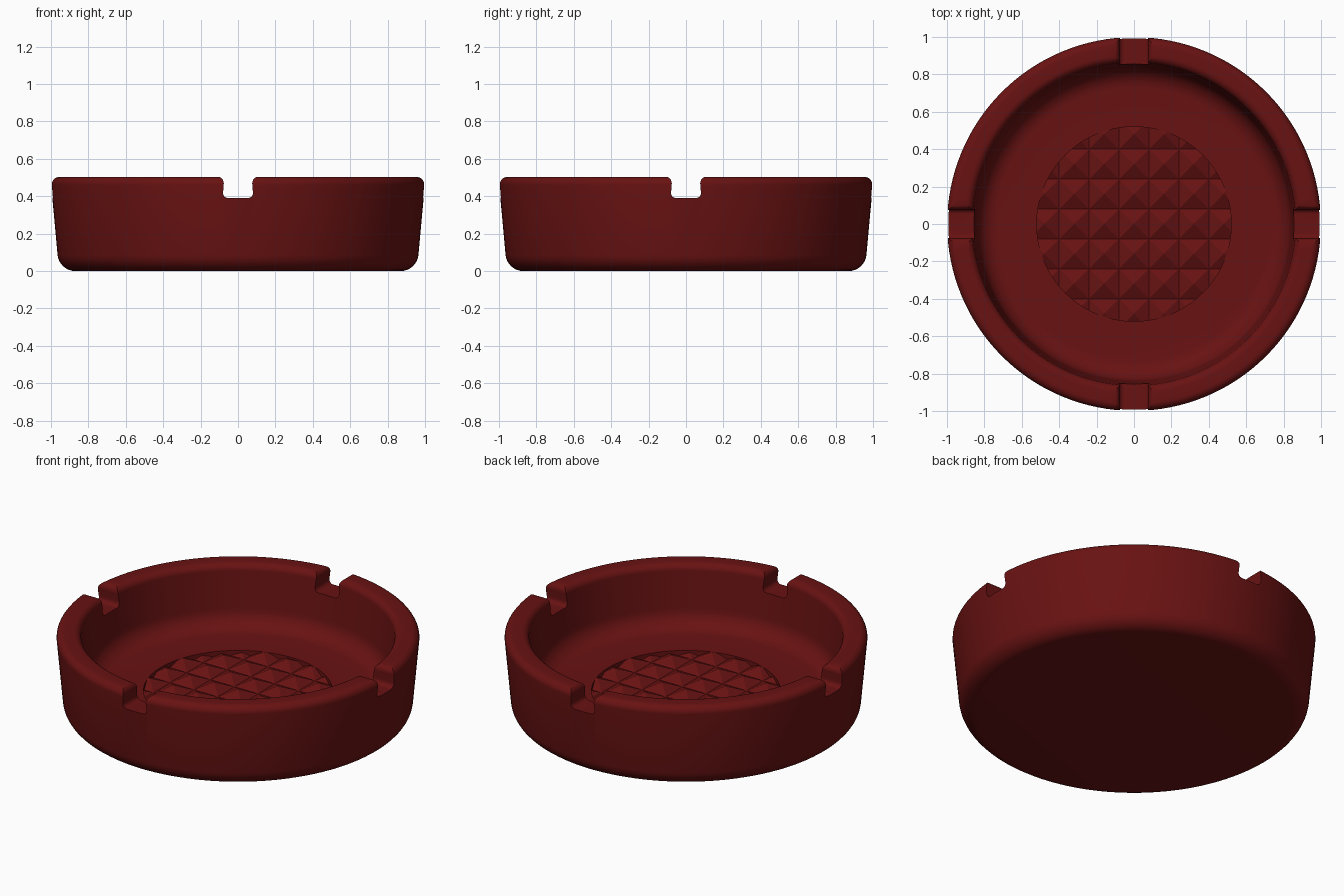
import bpy, bmesh, math
from mathutils import Vector

if "Cube" in bpy.data.objects:
    bpy.data.objects.remove(bpy.data.objects["Cube"])

SEG = 128
red = bpy.data.materials.new("dark_red")
red.diffuse_color = (0.14, 0.006, 0.006, 1)
red.use_nodes = True
red.node_tree.nodes["Principled BSDF"].inputs["Base Color"].default_value = red.diffuse_color


def arc(cx, cz, r, a0, a1, n=8):
    return [(cx + r * math.cos(math.radians(a0 + (a1 - a0) * i / n)),
             cz + r * math.sin(math.radians(a0 + (a1 - a0) * i / n))) for i in range(n + 1)]


def finish(name, bm):
    bmesh.ops.remove_doubles(bm, verts=bm.verts, dist=1e-5)
    bmesh.ops.recalc_face_normals(bm, faces=bm.faces)
    me = bpy.data.meshes.new(name)
    bm.to_mesh(me)
    bm.free()
    me.materials.append(red)
    ob = bpy.data.objects.new(name, me)
    bpy.context.collection.objects.link(ob)
    return ob


# Bowl: lathed section from the underside, over the rim, to the recessed centre
FLOOR, R_PAT = 0.14, 0.52
profile = [(0, 0)]
profile += arc(0.87, 0.095, 0.095, -90, -6)
profile += arc(0.957, 0.462, 0.042, -4, 90)
profile += arc(0.905, 0.462, 0.042, 90, 180)
profile += arc(0.73, 0.25, 0.11, 0, -90)
profile += [(R_PAT, FLOOR), (R_PAT, 0.09), (0, 0.09)]
bm = bmesh.new()
vs = [bm.verts.new((r, 0, z)) for r, z in profile]
es = [bm.edges.new(p) for p in zip(vs, vs[1:])]
bmesh.ops.spin(bm, geom=vs + es, cent=(0, 0, 0), axis=(0, 0, 1),
               angle=2 * math.pi, steps=SEG, use_merge=True)
bowl = finish("ashtray_bowl", bm)

# Notch cutters: rounded channel, flared at the top, run across both axes
half = [(0.113, 0.7)] + arc(0.113, 0.469, 0.037, 90, 180, 6) + arc(0.053, 0.417, 0.027, 0, -90, 6)
section = half + [(-x, z) for x, z in reversed(half)]
for k in range(2):
    bm = bmesh.new()
    f = bm.faces.new([bm.verts.new((x, -1.3, z)) for x, z in section])
    ext = bmesh.ops.extrude_face_region(bm, geom=[f])["geom"]
    bmesh.ops.translate(bm, vec=(0, 2.6, 0), verts=[v for v in ext if isinstance(v, bmesh.types.BMVert)])
    cutter = finish("notch_cutter", bm)
    cutter.rotation_euler.z = k * math.pi / 2
    cutter.hide_render = True
    bpy.context.view_layer.update()
    mod = bowl.modifiers.new("notch", 'BOOLEAN')
    mod.operation, mod.solver, mod.object = 'DIFFERENCE', 'EXACT', cutter
    bpy.context.view_layer.objects.active = bowl
    bpy.ops.object.modifier_apply(modifier=mod.name)
    bpy.data.objects.remove(cutter)

bpy.ops.object.select_all(action='DESELECT')
bowl.select_set(True)
bpy.ops.object.shade_smooth_by_angle(angle=math.radians(35))

# Pyramid-textured floor, trimmed to a circle
P, LOW, HIGH = 0.16, 0.11, 0.147
bm = bmesh.new()
for i in range(-4, 5):
    for j in range(-4, 5):
        cx, cy = i * P, j * P
        top = bm.verts.new((cx, cy, HIGH))
        c = [bm.verts.new((cx + sx * P / 2, cy + sy * P / 2, LOW))
             for sx, sy in ((-1, -1), (1, -1), (1, 1), (-1, 1))]
        for n in range(4):
            bm.faces.new((c[n], c[(n + 1) % 4], top))
bmesh.ops.remove_doubles(bm, verts=bm.verts, dist=1e-5)
for n in range(64):
    d = Vector((math.cos(n * math.pi / 32), math.sin(n * math.pi / 32), 0))
    bmesh.ops.bisect_plane(bm, geom=bm.verts[:] + bm.edges[:] + bm.faces[:],
                           plane_co=d * R_PAT, plane_no=d, clear_outer=True)
pattern = finish("pyramid_floor", bm)
if sum(p.normal.z for p in pattern.data.polygons) < 0:
    pattern.data.flip_normals()
